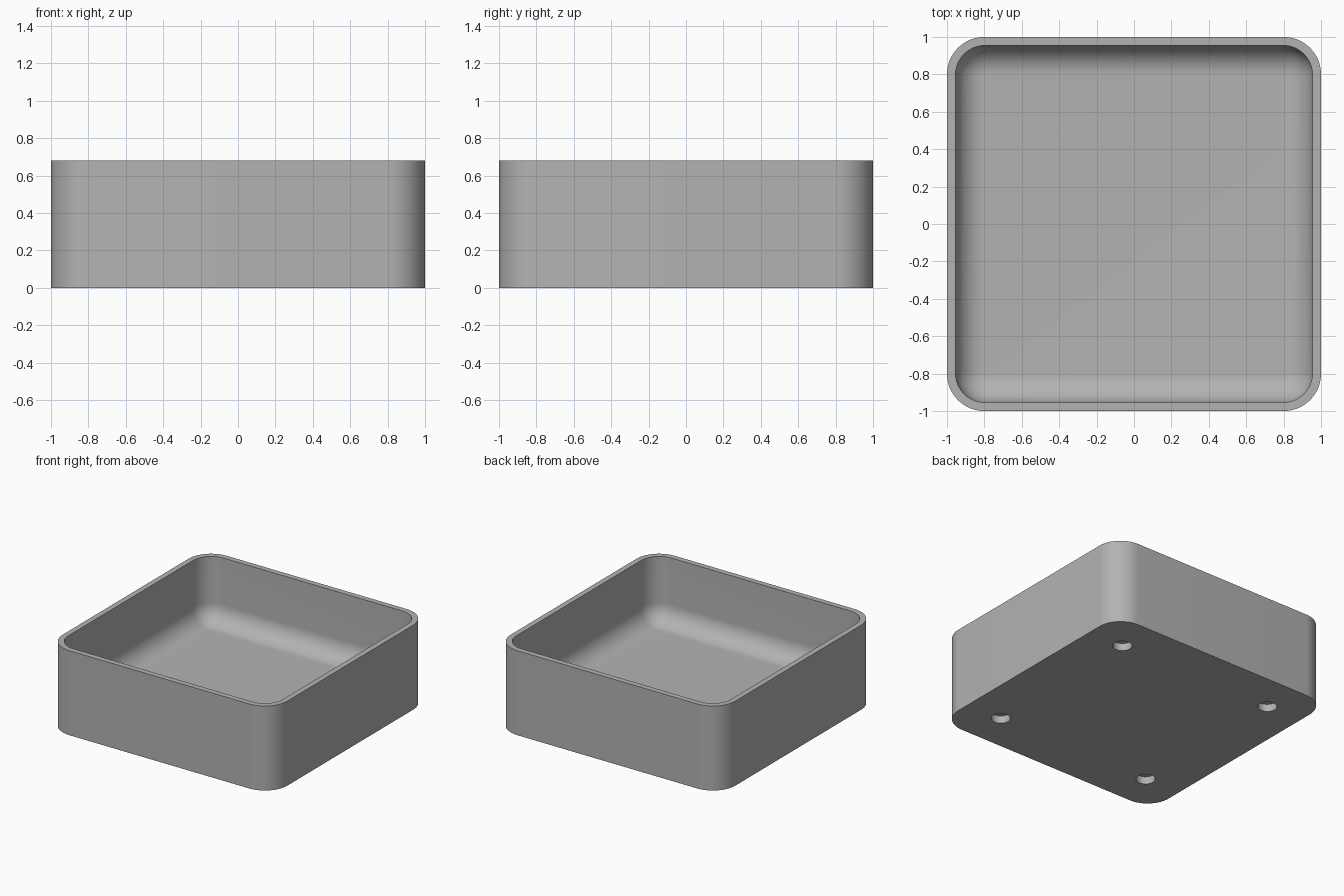
import bpy
import bmesh
from math import cos, sin, pi, radians
from mathutils import Matrix

cube = bpy.data.objects.get("Cube")
if cube:
    bpy.data.objects.remove(cube, do_unlink=True)

HEIGHT = 0.68
OUTER_RADIUS = 0.2
WALL = 0.045
FILLET = 0.155
FLOOR = 0.15
HOLE_OFFSET, HOLE_RADIUS, HOLE_DEPTH = 0.69, 0.07, 0.06
CORNER_STEPS = 16

grey = bpy.data.materials.new("plain grey")
grey.use_nodes = True
colour = (0.45, 0.45, 0.45, 1)
grey.diffuse_color = colour
grey.node_tree.nodes["Principled BSDF"].inputs["Base Color"].default_value = colour


def make_object(name, bm):
    bmesh.ops.recalc_face_normals(bm, faces=bm.faces)
    mesh = bpy.data.meshes.new(name)
    bm.to_mesh(mesh)
    bm.free()
    mesh.materials.append(grey)
    obj = bpy.data.objects.new(name, mesh)
    bpy.context.collection.objects.link(obj)
    return obj


def rounded_ring(bm, half, radius, z):
    """Ring of vertices around a square with rounded corners."""
    ring = []
    for corner, (sx, sy) in enumerate([(1, 1), (-1, 1), (-1, -1), (1, -1)]):
        for i in range(CORNER_STEPS + 1):
            a = (corner + i / CORNER_STEPS) * pi / 2
            ring.append(bm.verts.new((sx * (half - radius) + radius * cos(a),
                                      sy * (half - radius) + radius * sin(a), z)))
    return ring


# Tray body: outer wall, flat rim, inner wall, then a fillet down to the floor
inner_half, inner_radius = 1 - WALL, OUTER_RADIUS - WALL + 0.005
levels = [(1, OUTER_RADIUS, 0), (1, OUTER_RADIUS, HEIGHT),
          (inner_half, inner_radius, HEIGHT)]
for i in range(CORNER_STEPS + 1):
    a = i / CORNER_STEPS * pi / 2
    inset = FILLET * (1 - cos(a))
    levels.append((inner_half - inset, inner_radius - inset,
                   FLOOR + FILLET * (1 - sin(a))))

bm = bmesh.new()
rings = [rounded_ring(bm, *level) for level in levels]
for low, high in zip(rings, rings[1:]):
    for i in range(len(low)):
        j = (i + 1) % len(low)
        bm.faces.new((low[i], low[j], high[j], high[i]))
bm.faces.new(rings[0])
bm.faces.new(rings[-1])
tray = make_object("tray", bm)

# Four round blind holes in the underside
bm = bmesh.new()
for sx in (-1, 1):
    for sy in (-1, 1):
        bmesh.ops.create_cone(
            bm, cap_ends=True, segments=48, radius1=HOLE_RADIUS,
            radius2=HOLE_RADIUS, depth=2 * HOLE_DEPTH,
            matrix=Matrix.Translation((sx * HOLE_OFFSET, sy * HOLE_OFFSET, 0)))
cutter = make_object("hole_cutter", bm)
cutter.hide_render = True

cut = tray.modifiers.new("foot holes", 'BOOLEAN')
cut.operation = 'DIFFERENCE'
cut.solver = 'EXACT'
cut.object = cutter
bpy.context.view_layer.objects.active = tray
bpy.ops.object.modifier_apply(modifier=cut.name)
bpy.data.objects.remove(cutter, do_unlink=True)

# Smooth curved walls, sharp rim and base edges
bpy.ops.object.select_all(action='DESELECT')
tray.select_set(True)
bpy.ops.object.shade_smooth_by_angle(angle=radians(30))
